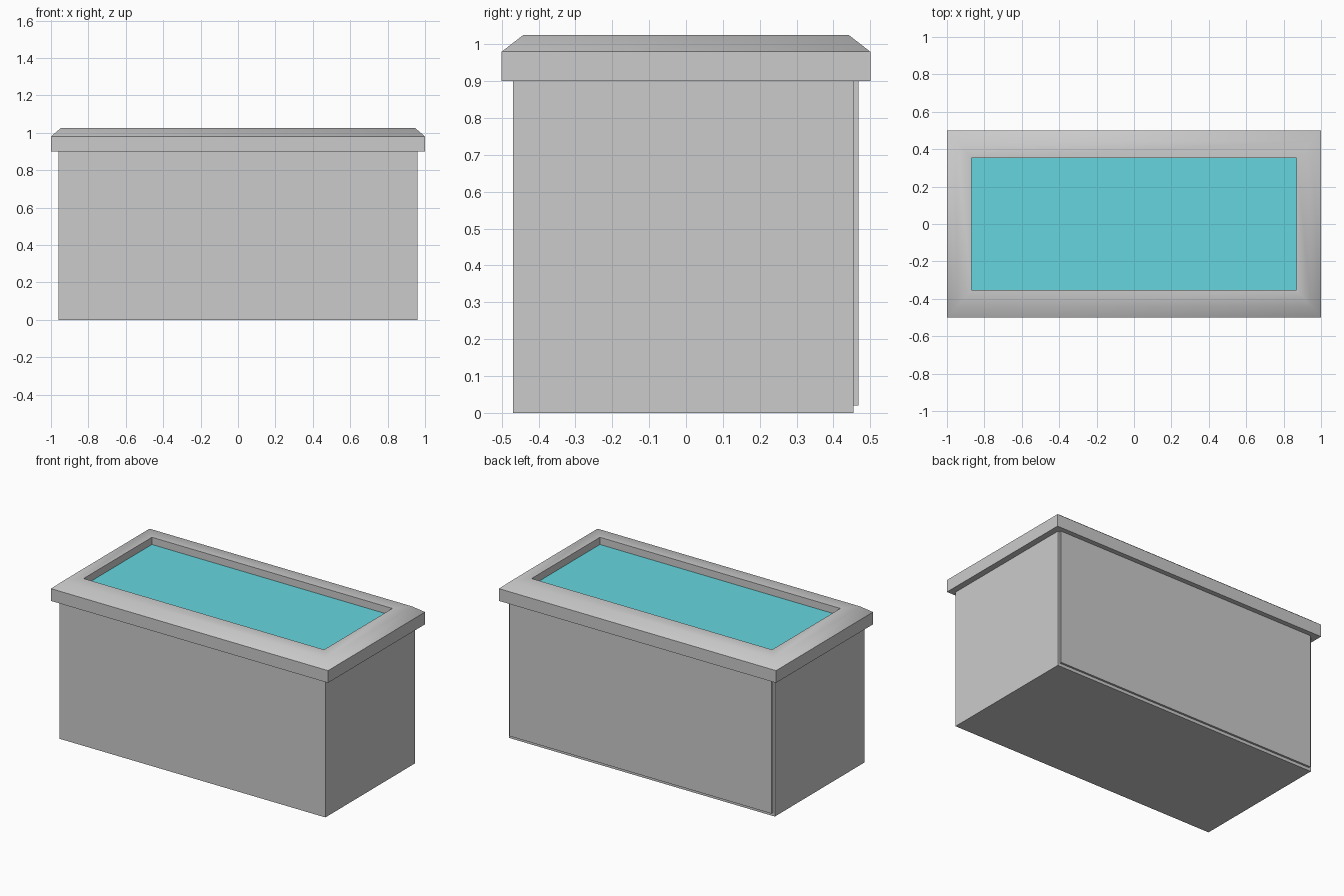
import bpy, bmesh

if "Cube" in bpy.data.objects:
    bpy.data.objects.remove(bpy.data.objects["Cube"])


def finish(name, bm):
    mesh = bpy.data.meshes.new(name)
    bm.to_mesh(mesh)
    bm.free()
    obj = bpy.data.objects.new(name, mesh)
    bpy.context.collection.objects.link(obj)
    return obj


def box(name, lo, hi):
    bm = bmesh.new()
    bmesh.ops.create_cube(bm, size=1)
    for v in bm.verts:
        v.co = [(a + b) / 2 + c * (b - a) for a, b, c in zip(lo, hi, v.co)]
    return finish(name, bm)


# Tank body and the thin raised panel on its back
box("tank_body", (-0.96, -0.47, 0), (0.96, 0.455, 0.9))
box("back_panel", (-0.945, 0.45, 0.02), (0.945, 0.468, 0.9))

# Rim: rectangular rings (half x, half y, z) joined into a mitred frame
profile = [(1, 0.5, 0.9), (1, 0.5, 0.98), (0.948, 0.442, 1.025),
           (0.868, 0.352, 1.025), (0.868, 0.352, 0.9)]
bm = bmesh.new()
rings = [[bm.verts.new((sx * x, sy * y, z))
          for sx, sy in ((-1, -1), (1, -1), (1, 1), (-1, 1))]
         for x, y, z in profile]
for i, ring in enumerate(rings):
    above = rings[(i + 1) % len(rings)]
    for j in range(4):
        k = (j + 1) % 4
        bm.faces.new((ring[j], ring[k], above[k], above[j]))
bm.normal_update()

# Sloped and top faces blend softly, all other rim edges stay crisp
for f in bm.faces:
    f.smooth = True
for e in bm.edges:
    e.smooth = all(f.normal.z > 0.5 for f in e.link_faces)
finish("rim", bm)

# Water surface just below the rim
bm = bmesh.new()
bmesh.ops.create_grid(bm, x_segments=1, y_segments=1, size=1)
for v in bm.verts:
    v.co = (v.co.x * 0.868, v.co.y * 0.352, 0.978)
water = finish("water", bm)
mat = bpy.data.materials.new("water_blue")
mat.diffuse_color = (0.13, 0.67, 0.73, 1)
mat.use_nodes = True
mat.node_tree.nodes["Principled BSDF"].inputs["Base Color"].default_value = mat.diffuse_color
water.data.materials.append(mat)
